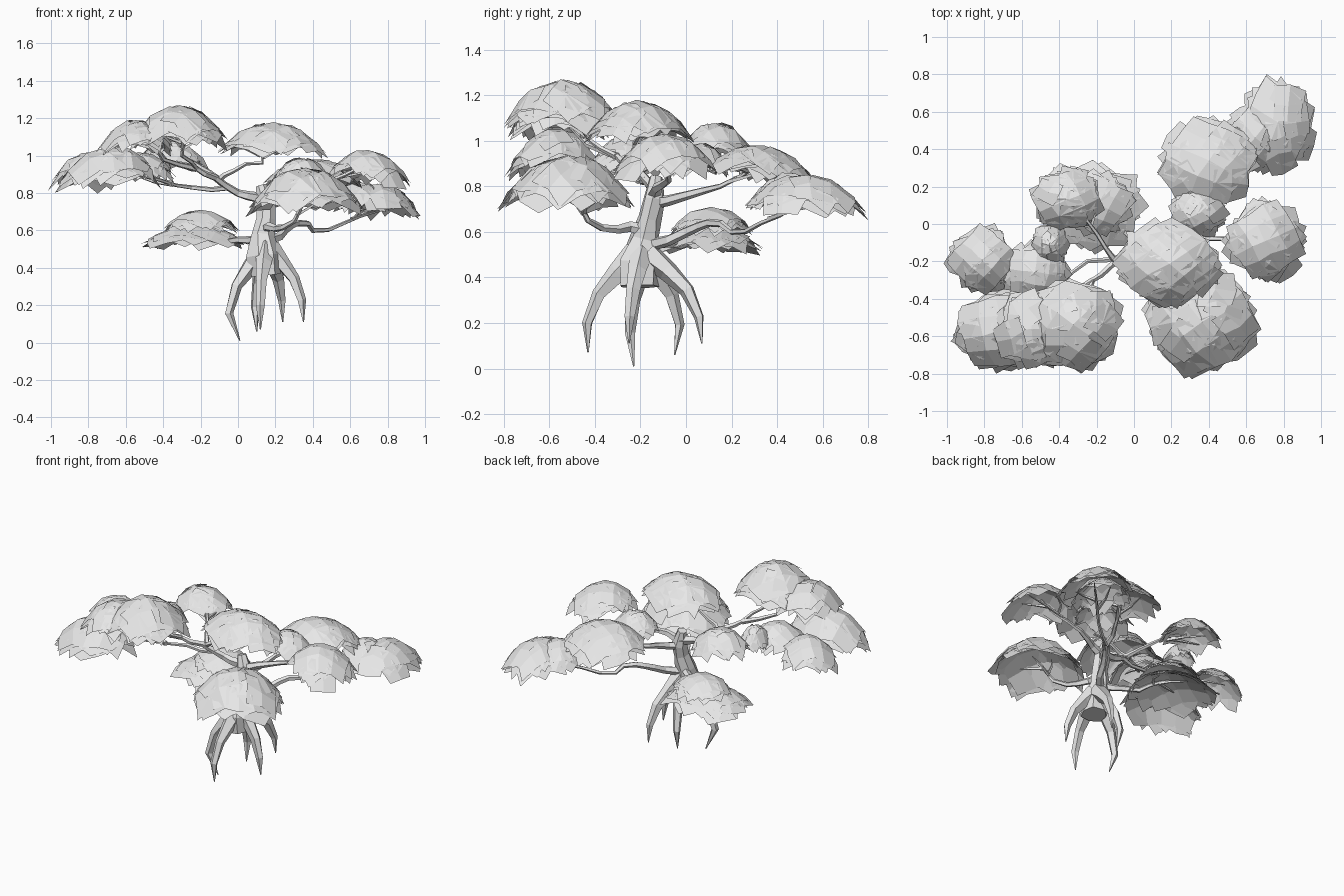
import bpy
import bmesh
import math
import random
from mathutils import Vector, Matrix

random.seed(7)
cube = bpy.data.objects.get("Cube")
if cube:
    bpy.data.objects.remove(cube, do_unlink=True)


def make_material(name, value):
    mat = bpy.data.materials.new(name)
    mat.use_nodes = True
    colour = (value, value, value, 1)
    mat.diffuse_color = colour
    mat.node_tree.nodes["Principled BSDF"].inputs["Base Color"].default_value = colour
    return mat


GREY = make_material("light grey", 0.8)


def finish(bm, name):
    mesh = bpy.data.meshes.new(name)
    bm.to_mesh(mesh)
    bm.free()
    mesh.materials.append(GREY)
    obj = bpy.data.objects.new(name, mesh)
    bpy.context.collection.objects.link(obj)
    return obj


def add_tube(bm, points, radii, sides=6):
    """Sweep a faceted, tapering tube along a path."""
    pts = [Vector(p) for p in points]
    last = len(pts) - 1
    tangent = (pts[1] - pts[0]).normalized()
    side = tangent.orthogonal().normalized()
    rings = []
    for i, p in enumerate(pts):
        new = (pts[min(i + 1, last)] - pts[max(i - 1, 0)]).normalized()
        side = tangent.rotation_difference(new) @ side
        tangent = new
        other = tangent.cross(side)
        ring = []
        for k in range(sides):
            a = math.tau * k / sides
            r = radii[i] * random.uniform(0.88, 1.1)
            ring.append(bm.verts.new(p + r * (side * math.cos(a) + other * math.sin(a))))
        rings.append(ring)
    for low, high in zip(rings, rings[1:]):
        for k in range(sides):
            n = (k + 1) % sides
            bm.faces.new((low[k], low[n], high[n], high[k]))
    bm.faces.new(rings[0][::-1])
    bm.faces.new(rings[-1])


def taper(start, end, count):
    return [start + (end - start) * (i / (count - 1)) ** 0.7 for i in range(count)]


def jitter(amount):
    return Vector([random.uniform(-amount, amount) for _ in range(3)])


def gnarl(path):
    """Add a kinked midpoint to every stretch of a branch."""
    pts = [Vector(p) for p in path]
    out = [pts[0]]
    for a, b in zip(pts, pts[1:]):
        out += [(a + b) / 2 + jitter(0.018), b]
    return out


def add_leaf_card(bm, to_world, size, centre, spin, cells, wobble, drop, square):
    """Drape one ragged sheet, between a square and a disc, over the unit dome."""
    grid = []
    bulge = 1.0 - 1.41 * square
    for i in range(cells + 1):
        row = []
        for j in range(cells + 1):
            u, v = 2 * i / cells - 1, 2 * j / cells - 1
            p = Vector((u * (square + bulge * math.sqrt(1 - v * v / 2)),
                        v * (square + bulge * math.sqrt(1 - u * u / 2)))) * size
            push = jitter(wobble)
            p = Matrix.Rotation(spin, 2) @ p + centre + push.xy
            if p.length > 1.1:
                p *= 1.1 / p.length
            z = -p.length ** 2.2 - drop + push.z * 0.8
            row.append(bm.verts.new(to_world(p.x, p.y, z)))
        grid.append(row)
    for i in range(cells):
        for j in range(cells):
            bm.faces.new((grid[i][j], grid[i + 1][j], grid[i + 1][j + 1], grid[i][j + 1]))


def make_crown(name, x, y, top, rx, ry, height, scraps, lean_x=0, lean_y=0):
    bm = bmesh.new()
    square = 0.4 if scraps > 8 else 0.58

    def to_world(u, v, w):
        w = min(w - u * lean_x - v * lean_y, 0)
        return Vector((x + u * rx, y + v * ry, top + w * height))

    # Whole sheets turned against each other
    for k in range(6):
        add_leaf_card(bm, to_world, random.uniform(0.92, 1.07), Vector((0, 0)),
                      random.uniform(0, math.tau), 4, 0.05, 0.04 * k, square)
    # Smaller overlapping scraps around the dome
    for k in range(scraps):
        a = math.tau * k / scraps + random.uniform(-0.2, 0.2)
        centre = Vector((math.cos(a), math.sin(a))) * random.uniform(0.45, 0.7)
        add_leaf_card(bm, to_world, random.uniform(0.4, 0.52), centre,
                      a + random.uniform(-0.8, 0.8), 2, 0.05, random.uniform(-0.04, 0.15), 0.65)
    finish(bm, name)


# Foliage: centre x, centre y, top, half width, half depth, height, scraps, lean
CROWNS = {
    "top_right_crown": (-0.32, -0.54, 1.27, 0.26, 0.25, 0.18, 10),
    "upper_right_crown": (-0.54, -0.56, 1.19, 0.2, 0.23, 0.14, 7),
    "far_right_front_crown": (-0.7, -0.57, 1.05, 0.27, 0.22, 0.18, 9, -0.15),
    "far_right_back_crown": (-0.81, -0.19, 1.02, 0.19, 0.19, 0.14, 6, -0.15),
    "inner_right_crown": (-0.53, -0.26, 1.02, 0.19, 0.17, 0.12, 6),
    "small_tuft": (-0.45, -0.11, 1.04, 0.1, 0.12, 0.12, 4),
    "top_middle_crown": (0.18, -0.21, 1.18, 0.28, 0.23, 0.15, 10),
    "front_left_crown": (0.36, -0.52, 0.94, 0.3, 0.29, 0.21, 11),
    "back_right_crown": (-0.36, 0.13, 1.08, 0.2, 0.17, 0.13, 5),
    "low_right_crown": (-0.23, 0.1, 0.63, 0.29, 0.24, 0.1, 8),
    "low_right_cap": (-0.2, 0.11, 0.71, 0.2, 0.18, 0.1, 5),
    "back_left_crown": (0.4, 0.34, 0.98, 0.27, 0.24, 0.13, 8, 0, 0.3),
    "small_middle_crown": (0.34, 0.06, 0.99, 0.16, 0.14, 0.12, 5),
    "left_crown": (0.7, -0.09, 1.03, 0.22, 0.22, 0.14, 7, 0.15),
    "far_left_inner_crown": (0.65, 0.46, 0.86, 0.17, 0.19, 0.13, 6),
    "far_left_crown": (0.77, 0.54, 0.85, 0.21, 0.26, 0.14, 8, 0.2, 0.2),
}
for crown_name, values in CROWNS.items():
    make_crown(crown_name, *values)

# Trunk flares towards the roots
bm = bmesh.new()
add_tube(bm, [(0.15, -0.21, 0.36), (0.14, -0.21, 0.46), (0.13, -0.18, 0.57), (0.15, -0.16, 0.66),
              (0.15, -0.14, 0.74), (0.12, -0.13, 0.84)], [0.085, 0.095, 0.065, 0.05, 0.052, 0.03], 7)
finish(bm, "trunk")

# Roots arch out of the trunk base and taper to points; the last value bows them outwards
ROOTS = [(0.01, -0.23, 0.01, 0.07), (0.12, -0.43, 0.07, 0.015), (0.1, -0.05, 0.06, 0.03),
         (0.24, 0.07, 0.11, 0), (0.35, -0.25, 0.11, 0)]
base = Vector((0.15, -0.19, 0.5))
bm = bmesh.new()
for *tip, bow in ROOTS:
    tip = Vector(tip)
    out = Vector((tip.x - base.x, tip.y - base.y, 0))
    bend = out.normalized() * bow
    path = [base + out * 0.1]
    for reach, fall in ((0.42, 0.18), (0.75, 0.4), (0.95, 0.7)):
        path.append(base + out * reach + bend * min(1, fall * 2) + Vector((0, 0, (tip.z - base.z) * fall)))
    path.append(tip)
    add_tube(bm, path, [0.06, 0.047, 0.033, 0.024, 0.003], 5)
finish(bm, "roots")

# Branches run from the trunk to just under each crown
BRANCHES = {
    "top_right_branch": [(0.13, -0.13, 0.77), (0, -0.15, 0.8), (-0.12, -0.22, 0.88),
                         (-0.22, -0.3, 0.93), (-0.3, -0.42, 1.0), (-0.31, -0.52, 1.14)],
    "upper_right_branch": [(-0.22, -0.3, 0.93), (-0.4, -0.43, 0.98), (-0.52, -0.54, 1.1)],
    "far_right_branch": [(-0.04, -0.17, 0.83), (-0.25, -0.2, 0.83), (-0.42, -0.35, 0.87), (-0.68, -0.52, 0.94)],
    "far_right_back_branch": [(-0.35, -0.29, 0.85), (-0.55, -0.25, 0.9), (-0.78, -0.22, 0.93)],
    "back_right_branch": [(-0.1, -0.2, 0.87), (-0.2, -0.05, 0.94), (-0.35, 0.1, 0.99)],
    "top_middle_branch": [(-0.1, -0.2, 0.87), (-0.02, -0.22, 0.92), (0.13, -0.23, 0.96), (0.16, -0.21, 1.1)],
    "front_left_branch": [(0.15, -0.16, 0.6), (0.2, -0.3, 0.61), (0.3, -0.43, 0.65), (0.36, -0.52, 0.8)],
    "low_right_branch": [(0.13, -0.17, 0.56), (0, -0.08, 0.55), (-0.1, 0.03, 0.56), (-0.2, 0.1, 0.6)],
    "back_left_branch": [(0.15, -0.13, 0.73), (0.22, 0, 0.76), (0.28, 0.15, 0.8), (0.38, 0.33, 0.9)],
    "far_left_branch": [(0.15, -0.16, 0.54), (0.25, 0, 0.6), (0.32, 0.1, 0.64), (0.4, 0.2, 0.6),
                        (0.57, 0.33, 0.64), (0.74, 0.5, 0.74)],
    "left_branch": [(0.15, -0.14, 0.76), (0.3, -0.1, 0.81), (0.48, -0.08, 0.86), (0.68, -0.1, 0.95)],
}
for branch_name, path in BRANCHES.items():
    bm = bmesh.new()
    thick = 0.03 if path[0][0] > 0 else 0.018
    kinked = gnarl(path)
    add_tube(bm, kinked, taper(thick, 0.007, len(kinked)), 5)
    # Thin twigs fork off near the end
    fork, end = Vector(path[-2]), Vector(path[-1])
    for k in range(4):
        a = math.tau * (k + random.random() * 0.6) / 4
        spread = Vector((math.cos(a), math.sin(a), 0)) * 0.12
        start = fork.lerp(end, 0.2 + 0.15 * k)
        add_tube(bm, [start, start.lerp(end, 0.4) + spread * 0.6, end + spread - Vector((0, 0, 0.02))],
                 [0.011, 0.008, 0.003], 4)
    finish(bm, branch_name)
